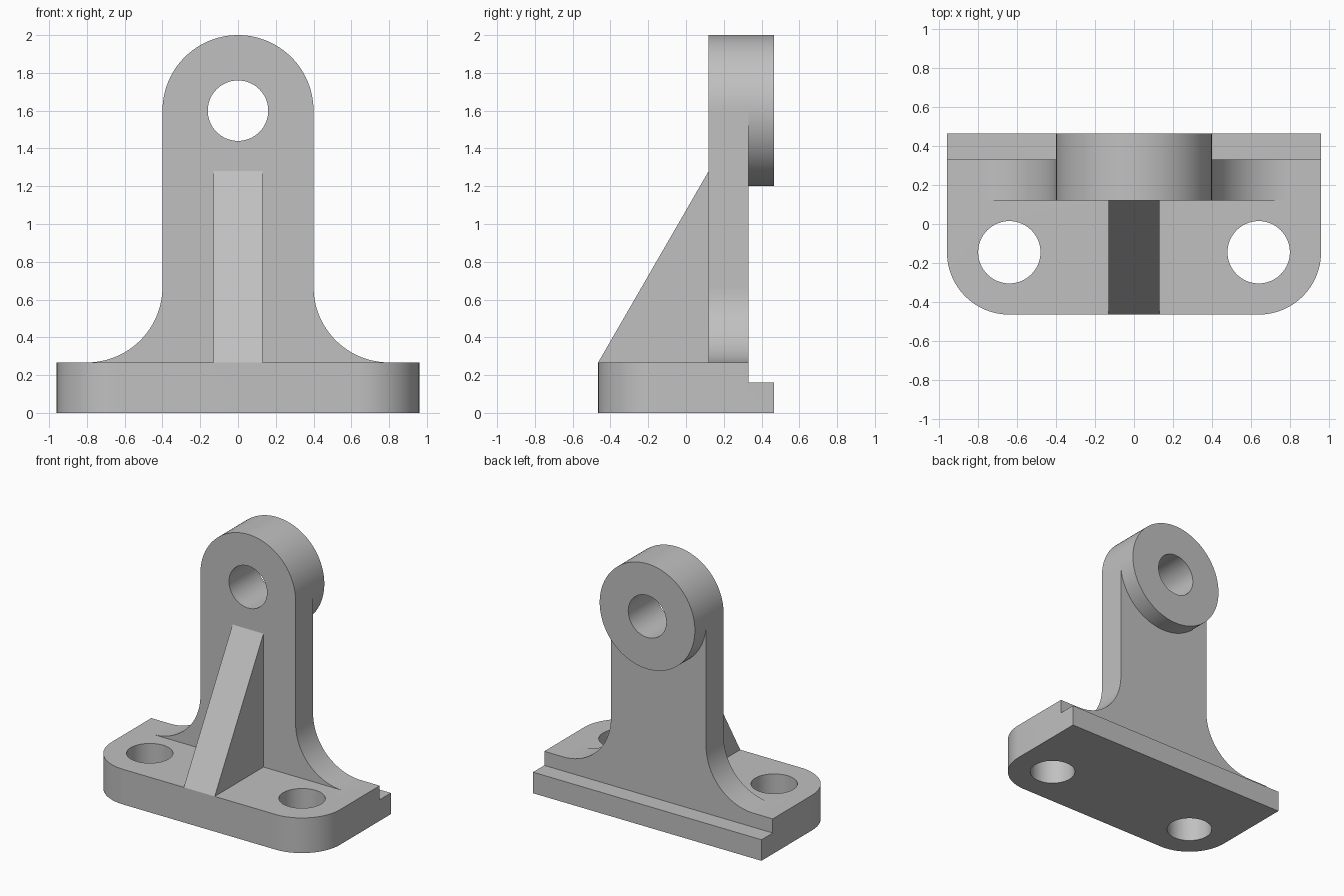
import bpy, bmesh
from math import pi, sin, cos, radians

cube = bpy.data.objects.get("Cube")
if cube:
    bpy.data.objects.remove(cube, do_unlink=True)

grey = bpy.data.materials.new("plain grey")
grey.use_nodes = True
grey.diffuse_color = (0.53, 0.53, 0.53, 1)
grey.node_tree.nodes["Principled BSDF"].inputs["Base Color"].default_value = grey.diffuse_color

W, D = 0.96, 0.465            # base half width and half depth
BASE_Z, STEP_Z = 0.267, 0.16  # base top and rear ledge top
FRONT, BACK = 0.12, 0.33      # upright front and rear faces
R, EYE_Z, BORE = 0.4, 1.6, 0.16
CORNER = 0.32


def arc(cx, cy, r, start, end, n=24):
    """Points on an arc, angles in degrees."""
    angles = [radians(start + (end - start) * i / n) for i in range(n + 1)]
    return [(cx + r * cos(a), cy + r * sin(a)) for a in angles]


def prism(name, outline, lo, hi, axis):
    """Extrude a 2D outline along the given axis."""
    place = {"x": lambda a, b, t: (t, a, b),
             "y": lambda a, b, t: (a, t, b),
             "z": lambda a, b, t: (a, b, t)}[axis]
    bm = bmesh.new()
    face = bm.faces.new([bm.verts.new(place(a, b, lo)) for a, b in outline])
    top = bmesh.ops.extrude_face_region(bm, geom=[face])["geom"]
    offset = place(0, 0, hi - lo)
    bmesh.ops.translate(bm, vec=offset, verts=[v for v in top if isinstance(v, bmesh.types.BMVert)])
    bmesh.ops.recalc_face_normals(bm, faces=bm.faces)
    mesh = bpy.data.meshes.new(name)
    bm.to_mesh(mesh)
    bm.free()
    mesh.materials.append(grey)
    obj = bpy.data.objects.new(name, mesh)
    bpy.context.collection.objects.link(obj)
    return obj


def combine(target, tool, operation):
    """Apply an exact boolean and discard the tool."""
    mod = target.modifiers.new("combine", "BOOLEAN")
    mod.operation, mod.solver, mod.object = operation, "EXACT", tool
    bpy.context.view_layer.objects.active = target
    bpy.ops.object.modifier_apply(modifier=mod.name)
    bpy.data.objects.remove(tool, do_unlink=True)


# Base plate with two rounded front corners
plate = [(W, D), (-W, D)]
plate += arc(-W + CORNER, -D + CORNER, CORNER, 180, 270)
plate += arc(W - CORNER, -D + CORNER, CORNER, 270, 360)
bracket = prism("bracket", plate, 0, BASE_Z, "z")

# Ledge cut along the rear edge
ledge = [(BACK, STEP_Z), (D + 0.1, STEP_Z), (D + 0.1, 1), (BACK, 1)]
combine(bracket, prism("ledge_cutter", ledge, -2, 2, "x"), "DIFFERENCE")

# Upright with flared foot and round top
foot = BASE_Z - 0.05
upright = [(2 * R, foot)] + arc(2 * R, BASE_Z + R, R, 270, 180)
upright += arc(0, EYE_Z, R, 0, 180, 48)
upright += arc(-2 * R, BASE_Z + R, R, 0, -90) + [(-2 * R, foot)]
combine(bracket, prism("upright", upright, FRONT, BACK, "y"), "UNION")

# Round boss behind the eye
boss = arc(0, EYE_Z, R, 0, 360, 96)[:-1]
combine(bracket, prism("boss", boss, BACK, D, "y"), "UNION")

# Triangular front rib
rib = [(-D, BASE_Z), (FRONT, BASE_Z), (FRONT, 1.28)]
combine(bracket, prism("rib", rib, -0.13, 0.13, "x"), "UNION")

# Eye bore and the two mounting holes
bore = arc(0, EYE_Z, BORE, 0, 360, 64)[:-1]
combine(bracket, prism("bore_cutter", bore, -1, 1, "y"), "DIFFERENCE")
for side in (-1, 1):
    hole = arc(side * (W - CORNER), -D + CORNER, BORE, 0, 360, 64)[:-1]
    combine(bracket, prism("hole_cutter", hole, -1, 1, "z"), "DIFFERENCE")

# Smooth curved walls, sharp edges kept
bpy.ops.object.select_all(action="DESELECT")
bracket.select_set(True)
bpy.context.view_layer.objects.active = bracket
bpy.ops.object.shade_smooth_by_angle(angle=radians(30))
